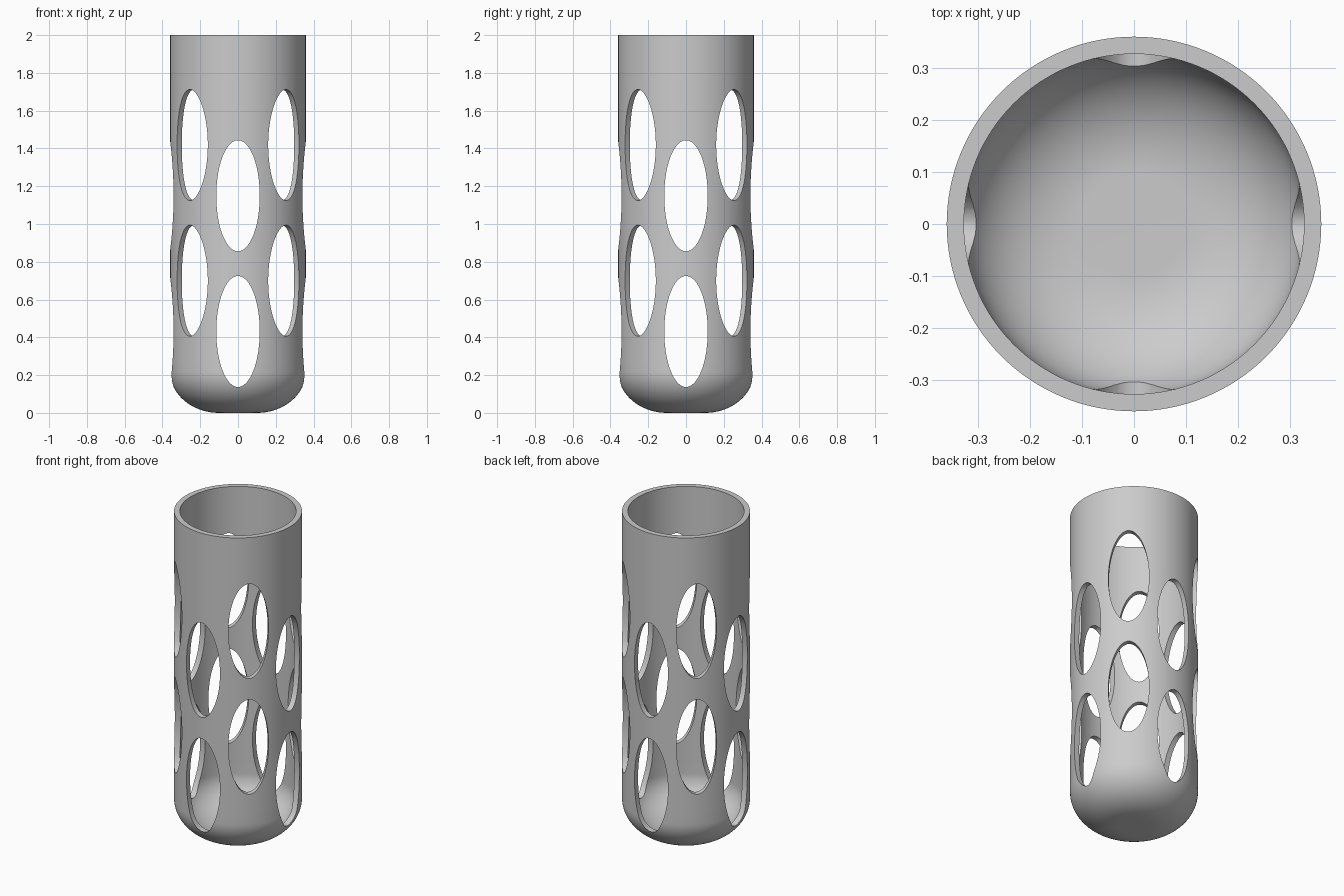
import bpy, bmesh
from math import sin, cos, pi
from mathutils import Matrix, Vector

if "Cube" in bpy.data.objects:
    bpy.data.objects.remove(bpy.data.objects["Cube"])

OUTER, WALL, HEIGHT = 0.36, 0.033, 2.0
FLAT, CURVE_TOP = 0.10, 0.22      # flat radius of the base, height of its rounding
SEGMENTS, RINGS = 128, 24

grey = bpy.data.materials.new("light grey")
grey.use_nodes = True
colour = (0.6, 0.6, 0.6, 1)
grey.diffuse_color = colour
grey.node_tree.nodes["Principled BSDF"].inputs["Base Color"].default_value = colour


def make_object(name, bm):
    mesh = bpy.data.meshes.new(name)
    bmesh.ops.recalc_face_normals(bm, faces=bm.faces)
    bm.to_mesh(mesh)
    bm.free()
    mesh.materials.append(grey)
    obj = bpy.data.objects.new(name, mesh)
    bpy.context.collection.objects.link(obj)
    return obj


def wall_profile(inset):
    """Half section from the axis, round the base corner and up to the rim."""
    points = [Vector((0, 0, inset))]
    for i in range(RINGS + 1):
        a = i / RINGS * pi / 2
        points.append(Vector((FLAT + (OUTER - FLAT - inset) * sin(a), 0,
                              CURVE_TOP - (CURVE_TOP - inset) * cos(a))))
    for i in range(1, RINGS + 1):
        points.append(Vector((OUTER - inset, 0,
                              CURVE_TOP + (HEIGHT - CURVE_TOP) * i / RINGS)))
    return points


# Hollow cup body, turned around the vertical axis
bm = bmesh.new()
section = wall_profile(0) + wall_profile(WALL)[::-1]
verts = [bm.verts.new(p) for p in section]
edges = [bm.edges.new(pair) for pair in zip(verts, verts[1:])]
bmesh.ops.spin(bm, geom=verts + edges, cent=(0, 0, 0), axis=(0, 0, 1),
               angle=2 * pi, steps=SEGMENTS, use_merge=True)
bmesh.ops.remove_doubles(bm, verts=bm.verts, dist=0.0001)
body = make_object("perforated_cup", bm)

# Oval cutters, two staggered rows on alternating sides
bm = bmesh.new()
for side in range(8):
    for row in range(2):
        z = (0.70 if side % 2 else 0.431) + 0.7185 * row
        place = (Matrix.Translation((0, 0, z))
                 @ Matrix.Rotation(side * pi / 4, 4, "Z")
                 @ Matrix.Translation((0.36, 0, 0))
                 @ Matrix.Diagonal((1, 0.115, 0.294, 1))
                 @ Matrix.Rotation(pi / 2, 4, "Y"))
        bmesh.ops.create_cone(bm, cap_ends=True, segments=72, radius1=1,
                              radius2=1, depth=0.2, matrix=place)
cutter = make_object("oval_cutters", bm)
cutter.hide_render = True

# Cut the ovals through the wall
cut = body.modifiers.new("oval holes", "BOOLEAN")
cut.operation = "DIFFERENCE"
cut.solver = "EXACT"
cut.object = cutter
bpy.ops.object.select_all(action="DESELECT")
body.select_set(True)
bpy.context.view_layer.objects.active = body
bpy.ops.object.modifier_apply(modifier=cut.name)
bpy.data.objects.remove(cutter)

# Smooth wall with crisp rim and hole edges
bpy.ops.object.shade_smooth_by_angle(angle=pi / 6)
